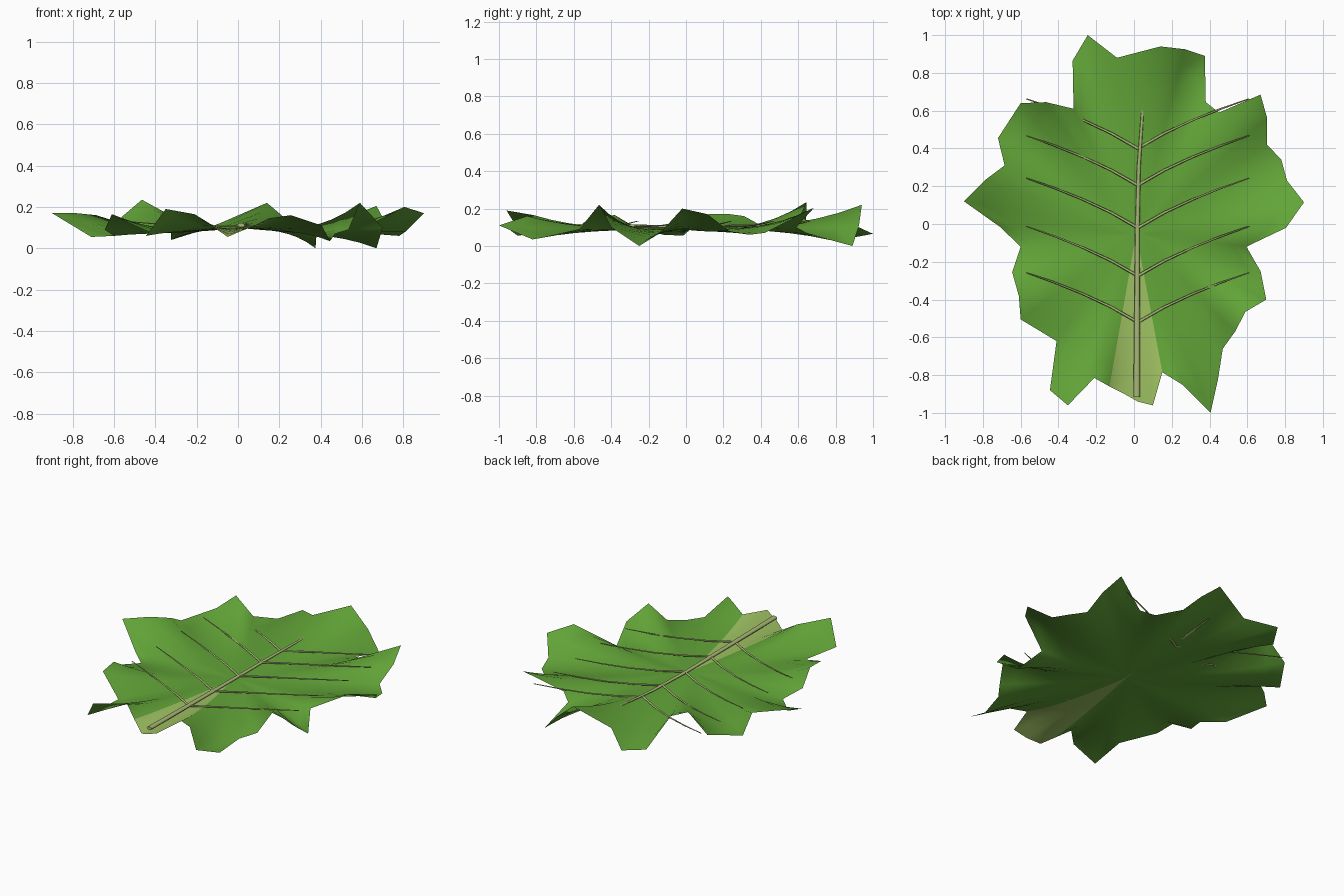
import bpy, bmesh, math
from mathutils import Vector

if "Cube" in bpy.data.objects:
    bpy.data.objects.remove(bpy.data.objects["Cube"])


def material(name, rgb):
    m = bpy.data.materials.new(name)
    m.diffuse_color = (*rgb, 1)
    m.use_nodes = True
    m.node_tree.nodes["Principled BSDF"].inputs["Base Color"].default_value = m.diffuse_color
    return m


leaf_green = material("leaf_green", (0.125, 0.38, 0.04))
pale_green = material("pale_stalk_green", (0.34, 0.53, 0.12))
vein_green = material("vein_green", (0.39, 0.47, 0.18))

# Ruffled rim of the leaf, clockwise from the back tip (x, y, height)
RIM = [
    (-.245, 1, .065), (-.09, .88, .12), (.14, .94, .22), (.27, .925, .11),
    (.375, .89, 0), (.38, .645, .07), (.45, .59, .10), (.67, .685, .205),
    (.705, .56, .14), (.705, .42, .07), (.78, .34, .06), (.81, .23, .08),
    (.90, .115, .17), (.805, -.02, .20), (.595, -.12, .09), (.67, -.25, 0),
    (.70, -.40, .10), (.59, -.465, .22), (.535, -.57, .09), (.47, -.66, .07),
    (.445, -.82, .035), (.405, -1, .11), (.255, -.85, .16), (.15, -.785, .145),
    (.10, -.96, .12), (.02, -.94, .085), (-.05, -.90, .055), (-.13, -.86, .11),
    (-.21, -.815, .165), (-.35, -.96, .19), (-.445, -.88, .06), (-.41, -.62, .07),
    (-.60, -.505, .155), (-.61, -.38, .165), (-.645, -.255, .09), (-.60, -.12, .06),
    (-.71, -.015, .055), (-.90, .12, .17), (-.785, .235, .17), (-.685, .31, .16),
    (-.72, .455, .08), (-.60, .64, .12), (-.465, .645, .235), (-.32, .61, .155),
    (-.325, .865, .04)]
CENTRE = Vector((.012, -.05, .098))
RINGS = [.12, .25, .4, .52, .64, .76, .88, 1]

# Leaf blade: rings shrinking from the rim to the centre, the ruffle fading inward
bm = bmesh.new()
hub = bm.verts.new(CENTRE)
rings = []
for t in RINGS:
    row = []
    for p in RIM:
        d = Vector(p) - CENTRE
        side = abs(d.x) / math.hypot(d.x, d.y)
        z = CENTRE.z + d.z * t ** 3.2 - .018 * side * math.sin(math.pi * t)
        row.append(bm.verts.new((CENTRE.x + d.x * t, CENTRE.y + d.y * t, z)))
    rings.append(row)
n = len(RIM)
for i in range(n):
    j = (i + 1) % n
    # the front wedge between the two stalk-side rim points is paler
    mat = 1 if 23 <= i <= 26 else 0
    faces = [bm.faces.new((hub, rings[0][j], rings[0][i]))]
    for a, b in zip(rings, rings[1:]):
        faces.append(bm.faces.new((a[i], a[j], b[j], b[i])))
    for f in faces:
        f.material_index = mat
        f.smooth = True
bm.normal_update()
for f in bm.faces:
    if f.normal.z < 0:
        f.normal_flip()
me = bpy.data.meshes.new("leaf_blade")
bm.to_mesh(me)
bm.free()
me.materials.append(leaf_green)
me.materials.append(pale_green)
bpy.context.collection.objects.link(bpy.data.objects.new("leaf_blade", me))


def rib(name, points, radii, sides=8, flat=.6):
    """Tapered, slightly flattened tube along a path across the leaf."""
    bm = bmesh.new()
    pts = [Vector(p) for p in points]
    loops = []
    for k, p in enumerate(pts):
        t = (pts[min(k + 1, len(pts) - 1)] - pts[max(k - 1, 0)]).normalized()
        u = t.cross(Vector((0, 0, 1))).normalized()
        v = u.cross(t) * flat
        loops.append([bm.verts.new(p + radii[k] * (u * math.cos(a) + v * math.sin(a)))
                      for a in (2 * math.pi * s / sides for s in range(sides))])
    for a, b in zip(loops, loops[1:]):
        for s in range(sides):
            r = (s + 1) % sides
            bm.faces.new((a[s], a[r], b[r], b[s])).smooth = True
    bm.faces.new(loops[0])
    bm.faces.new(loops[-1])
    bmesh.ops.recalc_face_normals(bm, faces=bm.faces)
    me = bpy.data.meshes.new(name)
    bm.to_mesh(me)
    bm.free()
    me.materials.append(vein_green)
    bpy.context.collection.objects.link(bpy.data.objects.new(name, me))


# Midrib
rib("midrib", [(.015, -.915, .112), (.016, -.5, .108), (.018, -.02, .104),
               (.025, .3, .108), (.055, .74, .123)], [.018, .015, .012, .010, .006])

# Side veins, in mirrored pairs
for k, y in enumerate((-.52, -.275, -.02, .205, .40)):
    for label, s in (("right", 1), ("left", -1)):
        path = [(.02 + s * x, y + dy, z) for x, dy, z in
                ((0, 0, .106), (.14, .08, .106), (.29, .15, .110),
                 (.44, .21, .12), (.59, .263, .133))]
        rib(f"side_vein_{label}_{k + 1}", path, [.008, .007, .006, .005, .003], 6)
